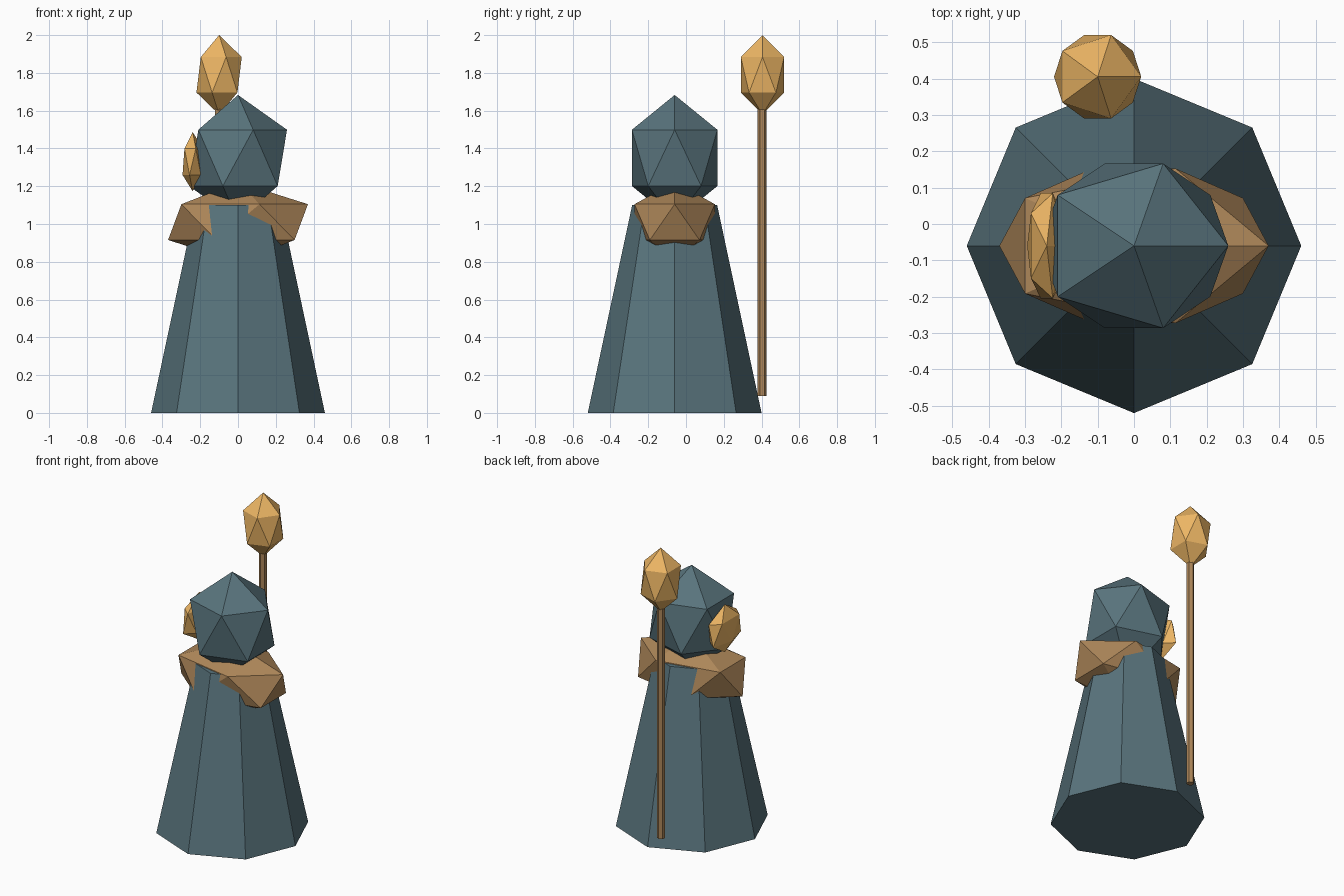
import bpy

if "Cube" in bpy.data.objects:
    bpy.data.objects.remove(bpy.data.objects["Cube"])

CY = -0.06  # figure axis in y


def material(name, rgb):
    m = bpy.data.materials.new(name)
    m.diffuse_color = (*rgb, 1)
    m.use_nodes = True
    m.node_tree.nodes["Principled BSDF"].inputs["Base Color"].default_value = m.diffuse_color
    return m


CLOTH = material("cloth", (0.10, 0.175, 0.205))
WOOD = material("wood", (0.42, 0.24, 0.10))
GOLD = material("gold", (0.85, 0.47, 0.13))


def finish(name, mat):
    o = bpy.context.object
    o.name = name
    o.data.materials.append(mat)
    return o


def gem(name, centre, radii, mat):
    """Icosahedron stretched to the given radii."""
    bpy.ops.mesh.primitive_ico_sphere_add(subdivisions=1, radius=1, location=centre)
    o = finish(name, mat)
    o.scale = radii
    return o


def prism(name, sides, r_low, r_top, z0, z1, x, y, mat):
    """Straight or tapered prism standing between two heights."""
    bpy.ops.mesh.primitive_cone_add(vertices=sides, radius1=r_low, radius2=r_top,
                                    depth=z1 - z0, location=(x, y, (z0 + z1) / 2))
    return finish(name, mat)


# Robed body, shoulders and hooded head
prism("robe", 8, 0.46, 0.225, 0, 1.10, 0, CY, CLOTH)
gem("shoulders", (0, CY, 1.01), (0.414, 0.25, 0.212), WOOD)
gem("head", (0, CY, 1.35), (0.29, 0.266, 0.333), CLOTH)

# Face plate on the side of the head
gem("face_plate", (-0.24, CY, 1.33), (0.06, 0.17, 0.157), GOLD)

# Staff with its crystal
prism("staff", 6, 0.024, 0.024, 0.09, 1.61, -0.10, 0.403, WOOD)
gem("staff_crystal", (-0.10, 0.405, 1.79), (0.134, 0.135, 0.21), GOLD)
